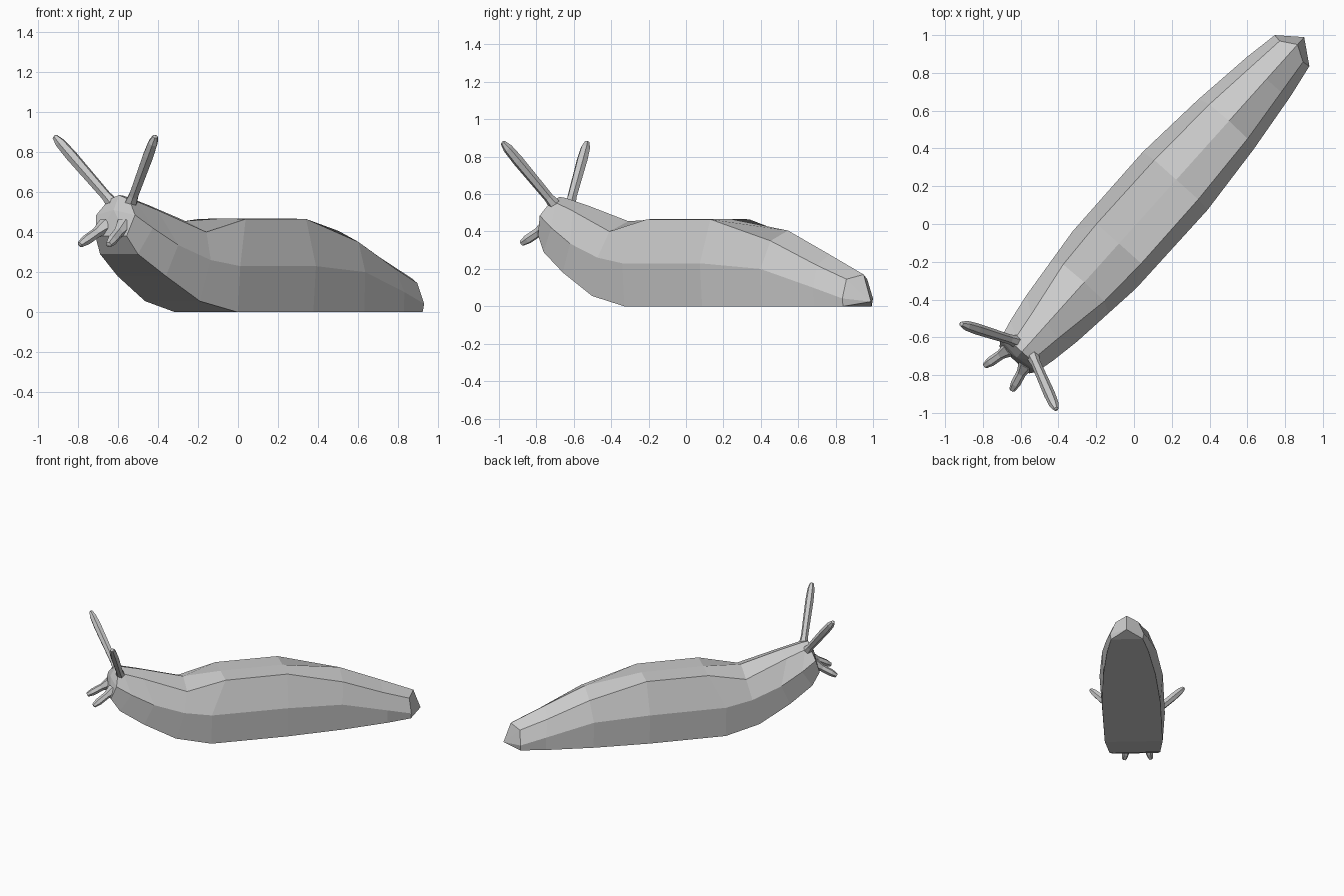
import bpy, bmesh, math
from mathutils import Vector

if "Cube" in bpy.data.objects:
    bpy.data.objects.remove(bpy.data.objects["Cube"])

# The slug lies diagonally: s runs along it (head to tail), t across it
ANGLE, SHIFT = math.radians(48.1), 0.01
ca, sa = math.cos(ANGLE), math.sin(ANGLE)


def place(s, t, z):
    t += SHIFT
    return Vector((ca * s + sa * t, sa * s - ca * t, z))


def finish(bm, name):
    bmesh.ops.recalc_face_normals(bm, faces=bm.faces)
    mesh = bpy.data.meshes.new(name)
    bm.to_mesh(mesh)
    bm.free()
    bpy.context.collection.objects.link(bpy.data.objects.new(name, mesh))


def loft(name, rings, start, end):
    """Skin closed rings of points, closing each end with a fan to a point."""
    bm = bmesh.new()
    loops = [[bm.verts.new(p) for p in ring] for ring in rings]
    n = len(loops[0])
    for a, b in zip(loops, loops[1:]):
        for i in range(n):
            j = (i + 1) % n
            bm.faces.new((a[i], a[j], b[j], b[i]))
    for ring, point in ((loops[0], start), (loops[-1], end)):
        tip = bm.verts.new(point)
        for i in range(n):
            bm.faces.new((ring[i], ring[(i + 1) % n], tip))
    finish(bm, name)


# Half sections, head to tail: foot edge, widest line, back edge, spine
sections = [
    ((-.96, .105, .38), (-.925, .13, .485), (-.90, .07, .56), (-.90, .585)),
    ((-.90, .127, .29), (-.82, .155, .42), (-.86, .075, .555), (-.86, .58)),
    ((-.73, .162, .18), (-.66, .182, .335), (-.72, .095, .51), (-.70, .54)),
    ((-.50, .184, .055), (-.443, .205, .26), (-.41, .146, .40), (-.405, .455)),
    ((-.246, .21, 0), (-.246, .226, .23), (-.13, .158, .465), (-.13, .468)),
    ((.315, .212, 0), (.315, .23, .23), (.324, .156, .465), (.324, .468)),
    ((.72, .19, 0), (.72, .197, .20), (.738, .136, .35), (.742, .405)),
    ((1.06, .15, 0), (1.06, .155, .10), (1.04, .104, .22), (1.04, .277)),
    ((1.24, .115, 0), (1.242, .123, .042), (1.236, .083, .145), (1.285, .17)),
]
rings = []
for *side, (s, z) in sections:
    right = [place(*p) for p in side]
    left = [place(p[0], -p[1], p[2]) for p in reversed(side)]
    rings.append(right + [place(s, 0, z)] + left)
loft("body", rings, place(-.94, 0, .51), place(1.338, 0, .025))


# Tapered stalks
def stalk(name, base, tip, profile, sides=6):
    axis = tip - base
    rot = axis.to_track_quat('Z', 'Y')
    rings = []
    for f, r in profile:
        rings.append([base + axis * f + rot @ Vector((
            r * math.cos(math.tau * k / sides), r * math.sin(math.tau * k / sides), 0))
            for k in range(sides)])
    loft(name, rings, base, tip)


for side, label in ((1, "right"), (-1, "left")):
    stalk(label + "_eye_stalk", place(-.875, .05 * side, .53), place(-1.006, .34 * side, .88),
          [(0, .036), (.15, .026), (.72, .03), (.9, .026), (.99, .014)])
    stalk(label + "_feeler", place(-.93, .06 * side, .43), place(-1.088, .097 * side, .335),
          [(0, .045), (.35, .026), (.75, .026), (.98, .016)])
